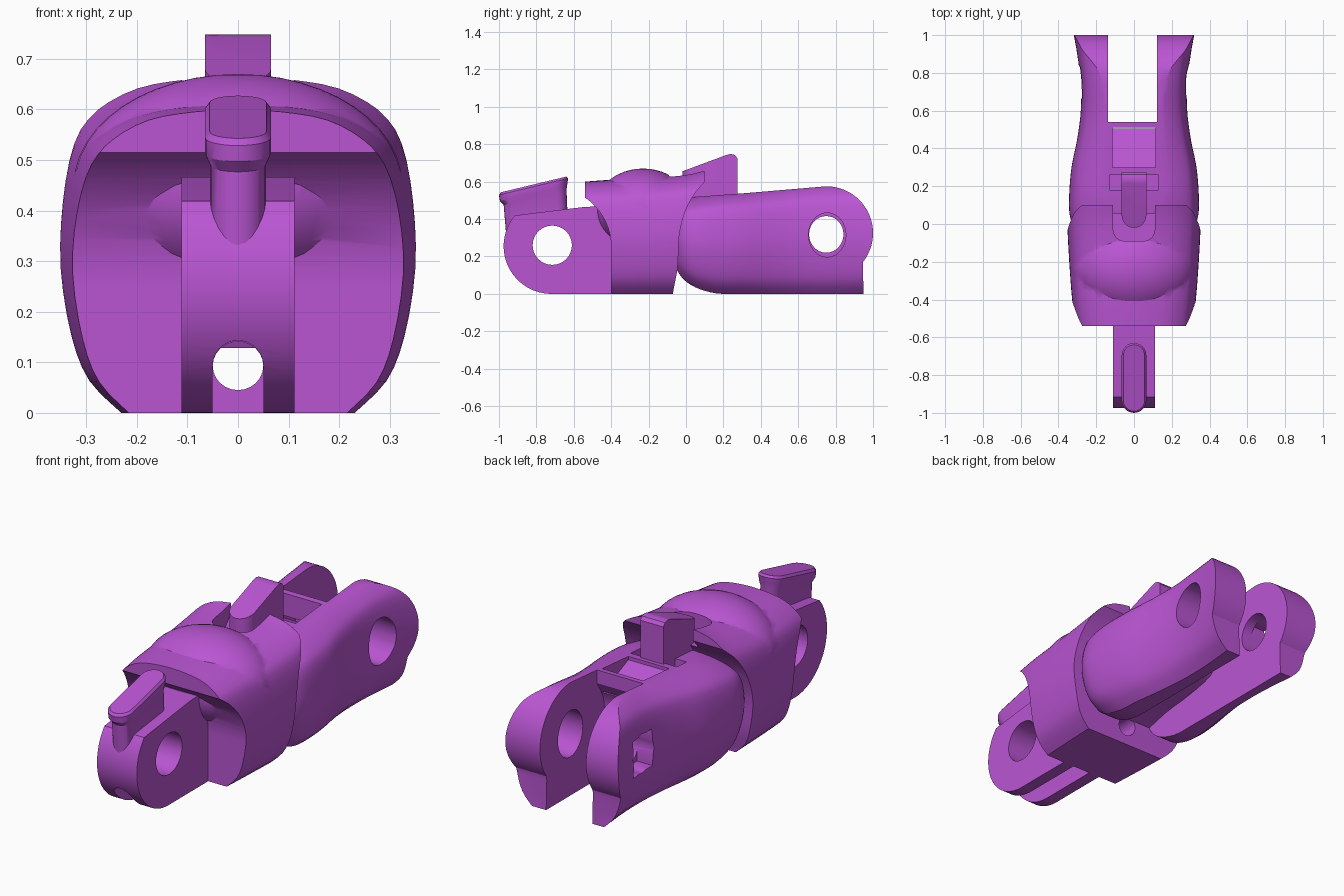
import bpy, bmesh, math

if "Cube" in bpy.data.objects:
    bpy.data.objects.remove(bpy.data.objects["Cube"])

purple = bpy.data.materials.new("orchid_purple")
purple.diffuse_color = (0.491, 0.091, 0.651, 1)
purple.use_nodes = True
purple.node_tree.nodes["Principled BSDF"].inputs["Base Color"].default_value = purple.diffuse_color


def finish(name, bm):
    bmesh.ops.recalc_face_normals(bm, faces=bm.faces)
    me = bpy.data.meshes.new(name)
    bm.to_mesh(me)
    bm.free()
    me.materials.append(purple)
    ob = bpy.data.objects.new(name, me)
    bpy.context.collection.objects.link(ob)
    return ob


def rings_mesh(name, rings):
    """Skin a list of equal-length closed rings and cap both ends."""
    bm = bmesh.new()
    vs = [[bm.verts.new(p) for p in r] for r in rings]
    n = len(vs[0])
    for a, b in zip(vs, vs[1:]):
        for i in range(n):
            bm.faces.new((a[i], a[(i + 1) % n], b[(i + 1) % n], b[i]))
    bm.faces.new(vs[0])
    bm.faces.new(vs[-1])
    return finish(name, bm)


def prism(name, pts, axis, lo, hi):
    place = {"x": lambda a, b, t: (t, a, b),
             "y": lambda a, b, t: (a, t, b),
             "z": lambda a, b, t: (a, b, t)}[axis]
    return rings_mesh(name, [[place(a, b, t) for a, b in pts] for t in (lo, hi)])


def arc(cx, cy, rx, ry, a0, a1, n=24):
    return [(cx + rx * math.cos(math.radians(a0 + (a1 - a0) * i / n)),
             cy + ry * math.sin(math.radians(a0 + (a1 - a0) * i / n)))
            for i in range(n + 1)]


def circle(cx, cy, rx, ry, n=32):
    return arc(cx, cy, rx, ry, 0, 360, n)[:-1]


def rect(x0, x1, y0, y1):
    return [(x0, y0), (x1, y0), (x1, y1), (x0, y1)]


def boolean(ob, op, cutter):
    m = ob.modifiers.new("cut", "BOOLEAN")
    m.operation, m.object, m.solver = op, cutter, "EXACT"
    bpy.context.view_layer.objects.active = ob
    bpy.ops.object.modifier_apply(modifier=m.name)
    bpy.data.objects.remove(cutter)


def spline(pts, sub):
    """Catmull-Rom through points of any dimension."""
    out = []
    for i in range(len(pts) - 1):
        p = [pts[max(0, i - 1)], pts[i], pts[i + 1], pts[min(len(pts) - 1, i + 2)]]
        for k in range(sub):
            t = k / sub
            out.append(tuple(0.5 * (2 * b + (c - a) * t + (2 * a - 5 * b + 4 * c - d) * t * t
                                    + (3 * b - a - 3 * c + d) * t ** 3)
                             for a, b, c, d in zip(*p)))
    return out + [tuple(pts[-1])]


# Shared shell cross-section: half outline as fractions of width and height
HALF = spline([(0.66, 0), (0.84, 0.1), (0.94, 0.24), (1, 0.45), (0.985, 0.65),
               (0.92, 0.82), (0.8, 0.9), (0.57, 0.965), (0.28, 0.992), (0, 1)], 3)
SECTION = HALF + [(-x, z) for x, z in HALF[-2::-1]]


def shell(name, stations):
    return rings_mesh(name, [[(x * w, y, z0 + z * (z1 - z0)) for x, z in SECTION]
                             for y, w, z0, z1 in spline(stations, 4)])


# Middle body: lofted shell trimmed by the side profile
body = shell("middle_body", [(-0.54, 0.31, 0, 0.6), (-0.4, 0.327, 0, 0.61),
                             (-0.2, 0.342, 0, 0.62), (0, 0.352, 0, 0.642),
                             (0.1, 0.348, 0, 0.665)])
back_curve = spline([(-0.07, -0.1), (-0.07, 0), (-0.045, 0.14), (-0.035, 0.32),
                     (0.0, 0.45), (0.05, 0.54), (0.1, 0.6)], 4)
side = ([(-0.4, -0.1)] + back_curve + [(0.1, 0.8), (-0.54, 0.8)]
        + arc(-0.72, 0.25, 0.32, 0.32, 55.8, 0, 16))
boolean(body, "INTERSECT", prism("trim", side, "x", -0.6, 0.6))

# Rounded knuckle pad on top of the body
bm = bmesh.new()
bmesh.ops.create_uvsphere(bm, u_segments=48, v_segments=24, radius=1)
for v in bm.verts:
    v.co = (v.co.x * 0.325, v.co.y * 0.26 - 0.23, v.co.z * 0.22 + 0.45)
boolean(body, "UNION", finish("pad", bm))

# Latch slot in the top of the body
slot = (arc(-0.05, -0.03, 0.06, 0.06, 180, 270, 6) + arc(0.05, -0.03, 0.06, 0.06, 270, 360, 6)
        + [(0.11, 0.2), (-0.11, 0.2)])
boolean(body, "DIFFERENCE", prism("slot", slot, "z", 0.55, 0.9))

# Front hinge tongue with pin hole
tongue_side = (arc(-0.72, 0.255, 0.255, 0.255, 270, 140, 28)
               + [(-0.87, 0.425), (-0.54, 0.465), (-0.35, 0.47), (-0.35, 0)])
tongue = prism("front_tongue", tongue_side, "x", -0.112, 0.112)
boolean(tongue, "DIFFERENCE", prism("pin", circle(-0.715, 0.26, 0.105, 0.105), "x", -1, 1))

# Cord channel under the tongue, continuing as a bore through the body
channel = [(-0.05, -0.1), (0.05, -0.1)] + arc(0, 0.093, 0.05, 0.05, 0, 180, 16)
boolean(tongue, "DIFFERENCE", prism("channel", channel, "y", -1.2, -0.3))
boolean(body, "DIFFERENCE", prism("bore", circle(0, 0.093, 0.05, 0.048, 24), "y", -0.5, 0.1))

# Front hook: stadium rings sheared along the slope of its cap
rings = []
for h, r, half, cy in [(-0.23, 0.055, 0.165, -0.797), (-0.07, 0.055, 0.168, -0.807),
                       (-0.045, 0.065, 0.18, -0.815), (-0.012, 0.065, 0.185, -0.815),
                       (0, 0.056, 0.176, -0.815)]:
    s = half - r
    plan = arc(0, cy + s, r, r, 0, 180, 12) + arc(0, cy - s, r, r, 180, 360, 12)
    rings.append([(x, y, 0.585 + h + 0.24 * (y + 0.815)) for x, y in plan])
hook = rings_mesh("front_hook", rings)

# Rear fork: lofted shell with a bulbous front and rounded hinge end
fork = shell("rear_fork", [(-0.06, 0.27, 0.15, 0.46), (-0.02, 0.315, 0.085, 0.5),
                           (0.05, 0.34, 0.035, 0.52), (0.16, 0.342, 0.003, 0.54),
                           (0.3, 0.33, 0, 0.55), (0.45, 0.3, 0, 0.565),
                           (0.6, 0.281, 0, 0.58), (0.75, 0.282, 0, 0.597),
                           (0.9, 0.3, 0, 0.6), (1.02, 0.322, 0, 0.6)])
fork_side = ([(-0.2, -0.1), (0.95, -0.1), (0.95, 0), (0.945, 0.15)]
             + arc(0.75, 0.325, 0.25, 0.25, -38, 90, 28) + [(0.3, 0.537), (-0.2, 0.5)])
boolean(fork, "INTERSECT", prism("trim", fork_side, "x", -0.6, 0.6))

# Gap between the fork arms, open underneath towards the body
gap = [(-0.08, -0.1), (1.2, -0.1), (1.2, 0.8), (0.54, 0.8)] + spline(
    [(0.54, 0.49), (0.49, 0.4), (0.475, 0.31), (0.42, 0.22), (0.25, 0.18),
     (0.08, 0.16), (-0.08, 0.12)], 3)
boolean(fork, "DIFFERENCE", prism("gap", gap, "x", -0.137, 0.123))

# Pin seats: oval on the right arm, round bore with a square pocket on the left
boolean(fork, "DIFFERENCE", prism("seat", circle(0.755, 0.315, 0.1, 0.118), "x", 0, 0.6))
boolean(fork, "DIFFERENCE", prism("bore", circle(0.75, 0.318, 0.092, 0.098), "x", -0.6, 0))
boolean(fork, "DIFFERENCE", prism("pocket", rect(0.665, 0.835, 0.225, 0.41), "x", -0.6, -0.19))

# Shallow recesses on top of the fork
boolean(fork, "DIFFERENCE", prism("recess", [(0.3, 0.52), (0.51, 0.43), (0.51, 0.7), (0.3, 0.7)],
                                  "x", -0.115, 0.115))
boolean(fork, "DIFFERENCE", prism("recess", rect(-0.13, 0.13, 0.18, 0.26), "z", 0.48, 0.7))

# Top latch: sloped block with a rounded front end
latch = prism("top_latch", [(-0.02, 0.5), (0.275, 0.46), (0.275, 0.725), (0.262, 0.742),
                            (0.24, 0.748), (0.215, 0.742), (-0.02, 0.655)], "x", -0.065, 0.065)
plan = arc(0, 0.045, 0.065, 0.065, 180, 360, 16) + [(0.065, 0.4), (-0.065, 0.4)]
boolean(latch, "INTERSECT", prism("trim", plan, "z", 0.3, 0.9))

# Smooth curved surfaces, keep hard edges
for ob in (body, tongue, hook, fork, latch):
    bpy.ops.object.select_all(action="DESELECT")
    ob.select_set(True)
    bpy.context.view_layer.objects.active = ob
    bpy.ops.object.shade_smooth_by_angle(angle=math.radians(30))
